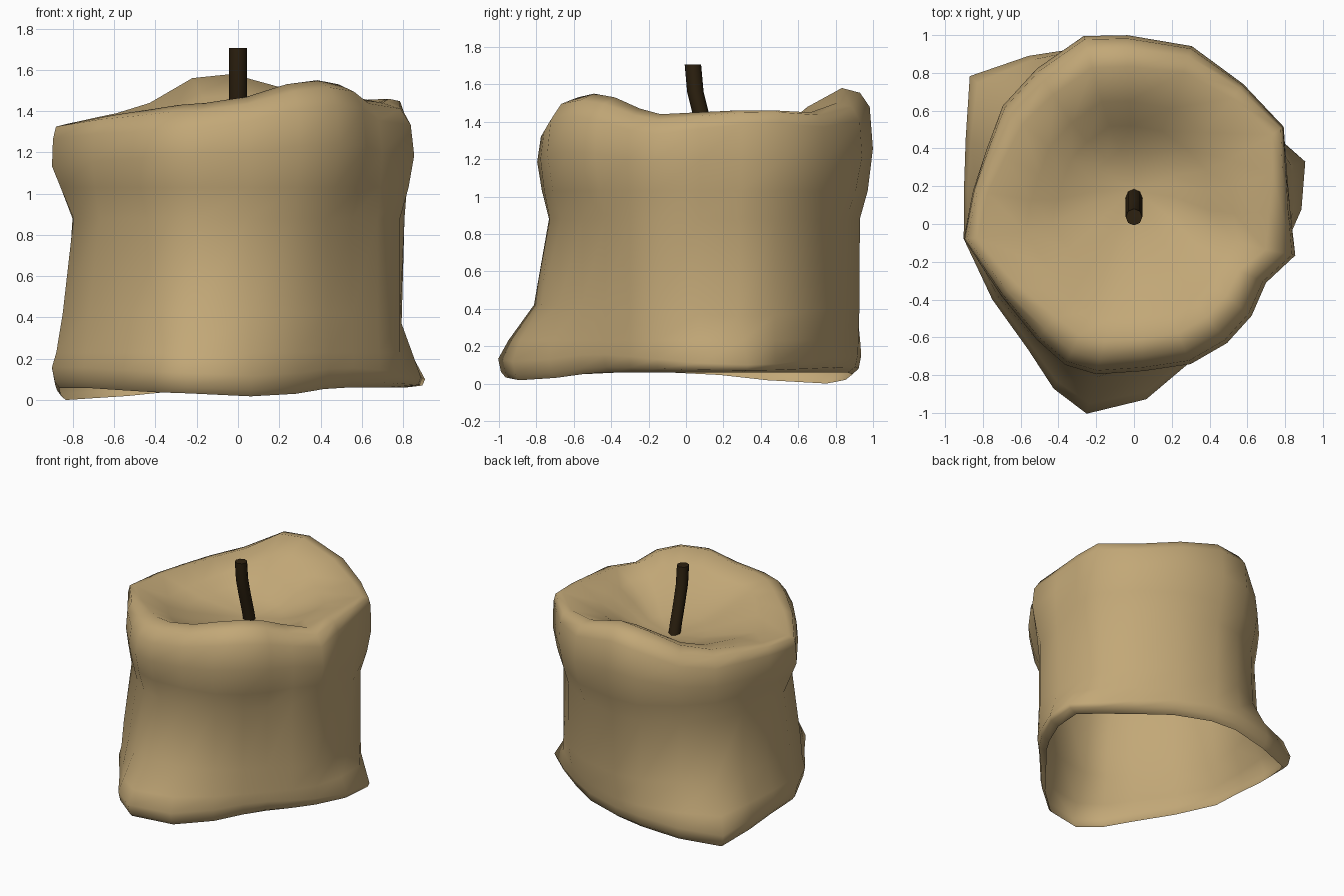
import bpy, bmesh
from math import cos, sin, radians, pi

if "Cube" in bpy.data.objects:
    bpy.data.objects.remove(bpy.data.objects["Cube"])


def material(name, rgb):
    m = bpy.data.materials.new(name)
    m.diffuse_color = (*rgb, 1)
    m.use_nodes = True
    m.node_tree.nodes["Principled BSDF"].inputs["Base Color"].default_value = m.diffuse_color
    return m


def loft(name, rings, mat, cap_start=False, tip=None):
    """Skin a stack of closed rings; optionally cap the ends."""
    bm = bmesh.new()
    vr = [[bm.verts.new(p) for p in ring] for ring in rings]
    n = len(vr[0])
    for a, b in zip(vr, vr[1:]):
        for i in range(n):
            j = (i + 1) % n
            bm.faces.new((a[i], a[j], b[j], b[i]))
    if cap_start:
        bm.faces.new(vr[0][::-1])
    if tip:
        c = bm.verts.new(tip)
        for i in range(n):
            bm.faces.new((vr[-1][i], vr[-1][(i + 1) % n], c))
    me = bpy.data.meshes.new(name)
    bm.to_mesh(me)
    bm.free()
    me.materials.append(mat)
    ob = bpy.data.objects.new(name, me)
    bpy.context.collection.objects.link(ob)
    for p in me.polygons:
        p.use_smooth = True
    return ob


wax = material("tan_wax", (0.54, 0.39, 0.185))
char = material("charred_brown", (0.026, 0.015, 0.005))

# Irregular outlines: direction in degrees, then radius at three levels and rim height
ANG = [-11, 5, 20, 33, 52, 72, 92, 105, 122, 138, 153, 168, 185, 208, 230, 244, 256, 274, 292, 308, 322, 336]
TOP = [.87, .83, .86, .945, .94, .99, 1.0, 1.03, .97, .935, .875, .87, .905, .80, .80, .83, .82, .78, .80, .80, .79, .765]
WAIST = [.80, .81, .84, .87, .87, .90, .93, .94, .92, .90, .85, .82, .80, .76, .74, .76, .755, .73, .72, .70, .70, .74]
FOOT = [.80, .89, .965, .88, .83, .86, .92, .97, 1.05, 1.17, 1.0, .92, .905, .85, .87, .97, 1.035, .93, .79, .72, .71, .75]
RIM = [1.44, 1.45, 1.46, 1.46, 1.45, 1.50, 1.58, 1.56, 1.44, 1.39, 1.37, 1.35, 1.335, 1.38, 1.41, 1.43, 1.44, 1.47, 1.53, 1.55, 1.53, 1.47]


def mix(a, b, t):
    return a + (b - a) * t


def lobe(a, at, amount, power=4):
    return amount * max(0, cos(radians(a - at))) ** power


LIP_Z = [.06 - lobe(a, 138, .06, 10) - lobe(a, 280, .04, 14) - lobe(a, 245, .02, 10) for a in ANG]
# how much the open edge tucks inward
TUCK = [.96 - lobe(a, 0, .06, 2) - lobe(a, 60, .04) for a in ANG]
# where the rim is a crisp outer edge (1) rather than a fat roll (0)
CRISP = [min(1, lobe(a, 33, 1) + lobe(a, 180, 1) + lobe(a, 105, .35)) for a in ANG]
# how far the flare of the foot reaches up the wall
FLARE = [.2 + lobe(a, 205, .42) + lobe(a, 256, .03) - lobe(a, 15, .4) - lobe(a, 138, .12) for a in ANG]
SIDE = [lobe(a, 22, 1) for a in ANG]


def ring(radius, height, cy=0.0):
    return [(radius(i) * cos(radians(a)), cy + radius(i) * sin(radians(a)), height(i))
            for i, a in enumerate(ANG)]


rings = [
    # open lower edge and flared foot
    ring(lambda i: FOOT[i] * TUCK[i], lambda i: LIP_Z[i]),
    ring(lambda i: FOOT[i] * .985, lambda i: LIP_Z[i] + mix(.03, .01, SIDE[i])),
    ring(lambda i: FOOT[i], lambda i: LIP_Z[i] + mix(.1, .04, SIDE[i])),
    ring(lambda i: mix(WAIST[i], FOOT[i], mix(.8, .4, SIDE[i])), lambda i: .23),
    ring(lambda i: mix(WAIST[i], FOOT[i], FLARE[i]), lambda i: mix(.42, .36, SIDE[i])),
    # body
    ring(lambda i: WAIST[i], lambda i: .88),
    ring(lambda i: mix(WAIST[i], TOP[i], .6), lambda i: 1.03),
    # bulging shoulder and rim
    ring(lambda i: TOP[i], lambda i: mix(1.18, RIM[i] - .25, .5)),
    ring(lambda i: TOP[i] * mix(.975, .995, CRISP[i]), lambda i: RIM[i] - mix(.12, .07, CRISP[i])),
    ring(lambda i: TOP[i] * mix(.90, .98, CRISP[i]), lambda i: RIM[i] - mix(.035, .01, CRISP[i])),
    ring(lambda i: TOP[i] * mix(.78, .92, CRISP[i]), lambda i: RIM[i]),
    # melted dish
    ring(lambda i: TOP[i] * .64, lambda i: mix(1.22, RIM[i], .72), .01),
    ring(lambda i: TOP[i] * .48, lambda i: mix(1.22, RIM[i], .42), .04),
    ring(lambda i: TOP[i] * .27, lambda i: mix(1.22, RIM[i], .12), .12),
]
loft("wax_body", rings, wax, tip=(0, .18, 1.21))

# Wick: bent round rod
path = [(.15, 1.17), (.125, 1.28), (.085, 1.42), (.05, 1.56), (.037, 1.705)]
wick = [[(.044 * cos(k * pi / 4), y + .044 * sin(k * pi / 4), z) for k in range(8)] for y, z in path]
w = loft("wick", wick, char, cap_start=True, tip=(0, .037, 1.706))
for p in w.data.polygons:
    if abs(p.normal.z) > .8:
        p.use_smooth = False
